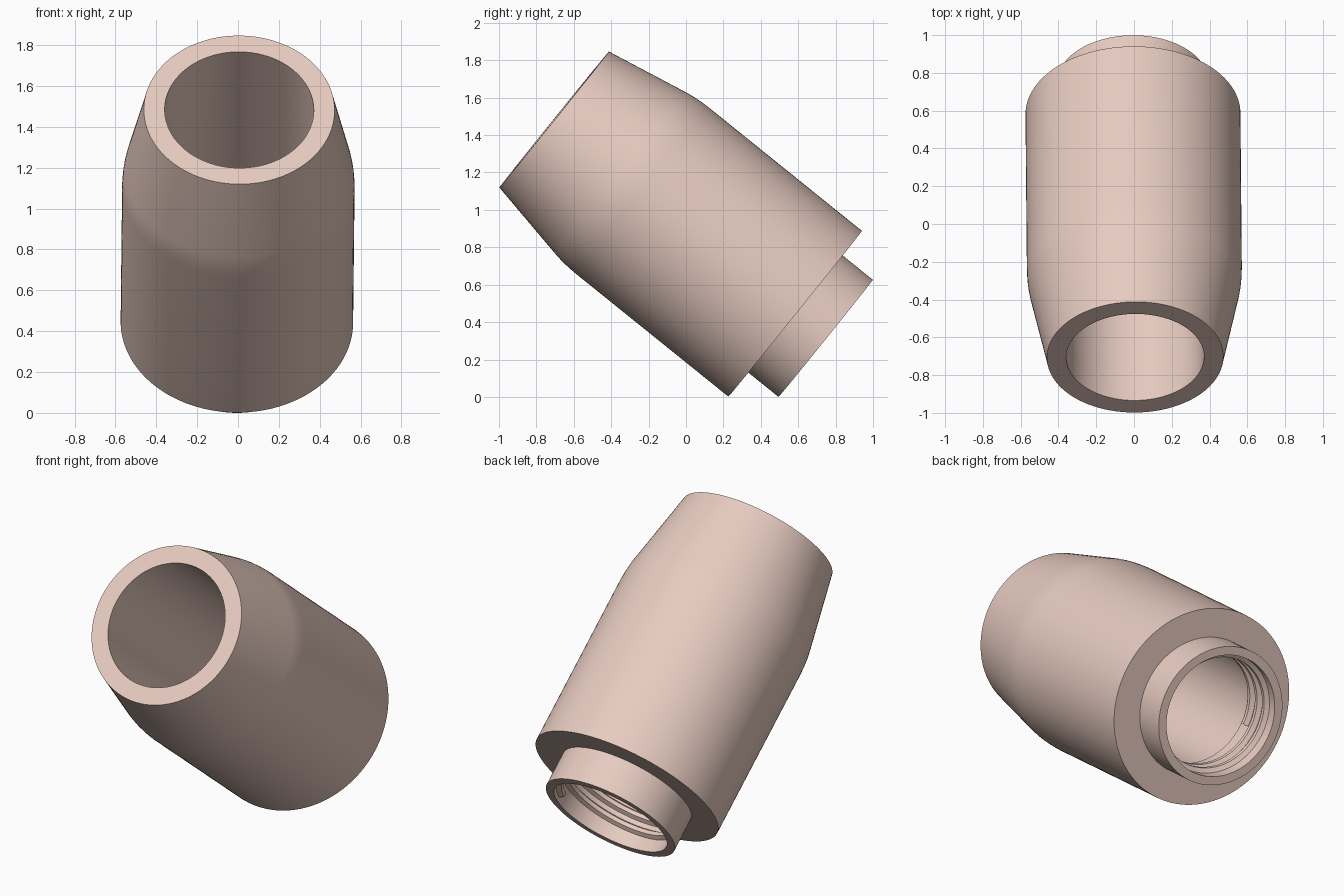
import bpy, bmesh, math
from mathutils import Vector

if "Cube" in bpy.data.objects:
    bpy.data.objects.remove(bpy.data.objects["Cube"])

SEG = 128
FRONT = Vector((0.006, -0.705, 1.483))    # centre of the wide open mouth
BACK = Vector((-0.007, 0.747, 0.313))     # centre of the threaded end
AXIS = (BACK - FRONT).normalized()
LENGTH = (BACK - FRONT).length
ROT = AXIS.to_track_quat('Z', 'Y')

clay = bpy.data.materials.new("clay")
clay.diffuse_color = (0.80, 0.60, 0.53, 1)
clay.use_nodes = True
clay.node_tree.nodes["Principled BSDF"].inputs["Base Color"].default_value = clay.diffuse_color


def sweep(name, profile, steps, rise=0.0, turn_steps=SEG, closed=True):
    """Sweep a closed (radius, distance) profile round the axis, optionally as a helix."""
    bm = bmesh.new()
    rings = []
    for i in range(steps):
        a = 2 * math.pi * i / turn_steps
        rings.append([bm.verts.new((r * math.cos(a), r * math.sin(a), s + rise * i / turn_steps))
                      for r, s in profile])
    n = len(profile)
    for i in range(steps if closed else steps - 1):
        p, q = rings[i], rings[(i + 1) % steps]
        for j in range(n):
            k = (j + 1) % n
            bm.faces.new((p[j], p[k], q[k], q[j]))
    if not closed:
        bm.faces.new(rings[0])
        bm.faces.new(rings[-1])
    bmesh.ops.recalc_face_normals(bm, faces=bm.faces)
    mesh = bpy.data.meshes.new(name)
    bm.to_mesh(mesh)
    bm.free()
    obj = bpy.data.objects.new(name, mesh)
    bpy.context.collection.objects.link(obj)
    obj.location = FRONT
    obj.rotation_mode = 'QUATERNION'
    obj.rotation_quaternion = ROT
    mesh.materials.append(clay)
    bpy.ops.object.select_all(action='DESELECT')
    bpy.context.view_layer.objects.active = obj
    obj.select_set(True)
    bpy.ops.object.shade_smooth_by_angle(angle=math.radians(30))
    return obj


# Hollow body: tapered mouth, straight barrel, stepped neck, through bore
shoulder = LENGTH - 0.21
sweep("nozzle_body", [
    (0.467, 0), (0.556, 0.46), (0.563, 0.505), (0.567, 0.55), (0.569, 0.60),
    (0.569, shoulder), (0.402, shoulder), (0.402, LENGTH),
    (0.352, LENGTH), (0.352, LENGTH - 0.30), (0.365, LENGTH - 0.32), (0.365, 0),
], SEG)

# Internal screw thread in the neck
start = LENGTH - 0.25
sweep("neck_thread", [
    (0.36, start - 0.03), (0.326, start - 0.012), (0.326, start + 0.012), (0.36, start + 0.03),
], int(SEG * 2.5), rise=0.08, closed=False)
